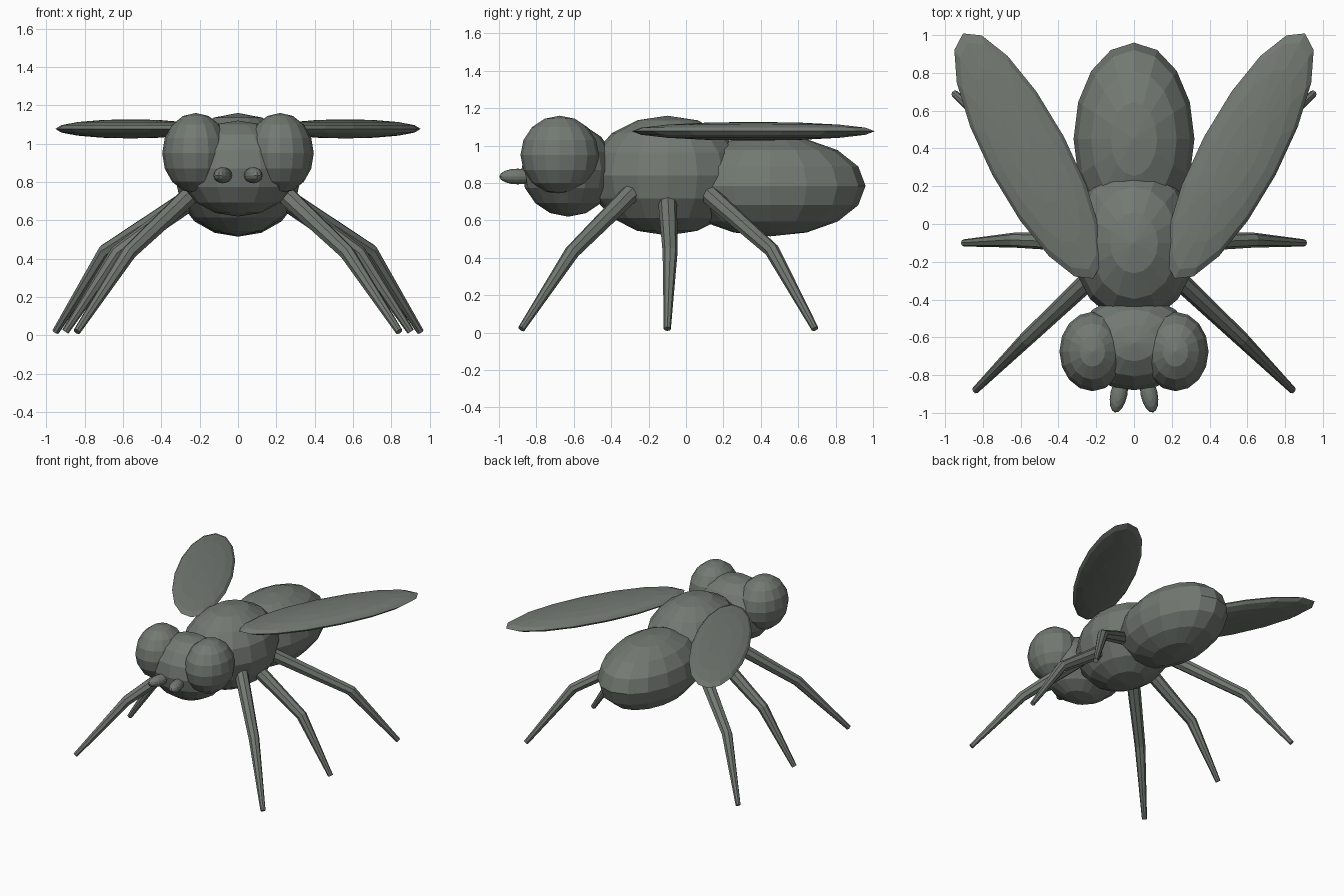
import bpy
import math

old = bpy.data.objects.get("Cube")
if old:
    bpy.data.objects.remove(old, do_unlink=True)

grey = bpy.data.materials.new("grey_green")
grey.use_nodes = True
colour = (0.17, 0.19, 0.17, 1)
grey.diffuse_color = colour
grey.node_tree.nodes["Principled BSDF"].inputs["Base Color"].default_value = colour


def ellipsoid(name, centre, radii, turn=0):
    """Faceted sphere stretched to the given radii and turned about z."""
    bpy.ops.mesh.primitive_uv_sphere_add(segments=16, ring_count=8, radius=1,
                                         location=centre, rotation=(0, 0, turn))
    ob = bpy.context.object
    ob.name = name
    ob.scale = radii
    ob.data.materials.append(grey)
    bpy.ops.object.transform_apply(location=False, rotation=False, scale=True)
    return ob


def limb(name, points, radii):
    """Tapered eight-sided tube through the points."""
    curve = bpy.data.curves.new(name, "CURVE")
    curve.dimensions = "3D"
    curve.bevel_depth = 1
    curve.bevel_resolution = 2
    curve.use_fill_caps = True
    spline = curve.splines.new("POLY")
    spline.points.add(len(points) - 1)
    for p, co, r in zip(spline.points, points, radii):
        p.co = (*co, 1)
        p.radius = r
    spline.use_smooth = False
    curve.materials.append(grey)
    ob = bpy.data.objects.new(name, curve)
    bpy.context.collection.objects.link(ob)
    bpy.ops.object.select_all(action="DESELECT")
    ob.select_set(True)
    bpy.context.view_layer.objects.active = ob
    bpy.ops.object.convert(target="MESH")


# Body
ellipsoid("thorax", (0, -0.1, 0.84), (0.33, 0.42, 0.32))
ellipsoid("abdomen", (0, 0.45, 0.785), (0.32, 0.51, 0.27))
ellipsoid("head", (0, -0.63, 0.87), (0.31, 0.25, 0.25))

# Hip, knee and foot of each leg on the left side
legs = {
    "front": ((0.21, -0.27, 0.77), (0.57, -0.61, 0.43), (0.84, -0.88, 0.02)),
    "middle": ((0.21, -0.1, 0.73), (0.63, -0.085, 0.43), (0.9, -0.1, 0.02)),
    "hind": ((0.2, 0.11, 0.75), (0.69, 0.46, 0.44), (0.95, 0.69, 0.02)),
}

for side, s in (("left", 1), ("right", -1)):
    ellipsoid(side + "_eye", (s * 0.22, -0.675, 0.95), (0.175, 0.21, 0.21))
    ellipsoid(side + "_feeler", (s * 0.08, -0.9, 0.835), (0.045, 0.1, 0.042),
              s * math.radians(12))
    ellipsoid(side + "_wing", (s * 0.56, 0.36, 1.077), (0.215, 0.735, 0.05),
              -s * math.radians(28))
    for place, path in legs.items():
        limb(f"{side}_{place}_leg", [(s * x, y, z) for x, y, z in path],
             (0.052, 0.04, 0.019))
